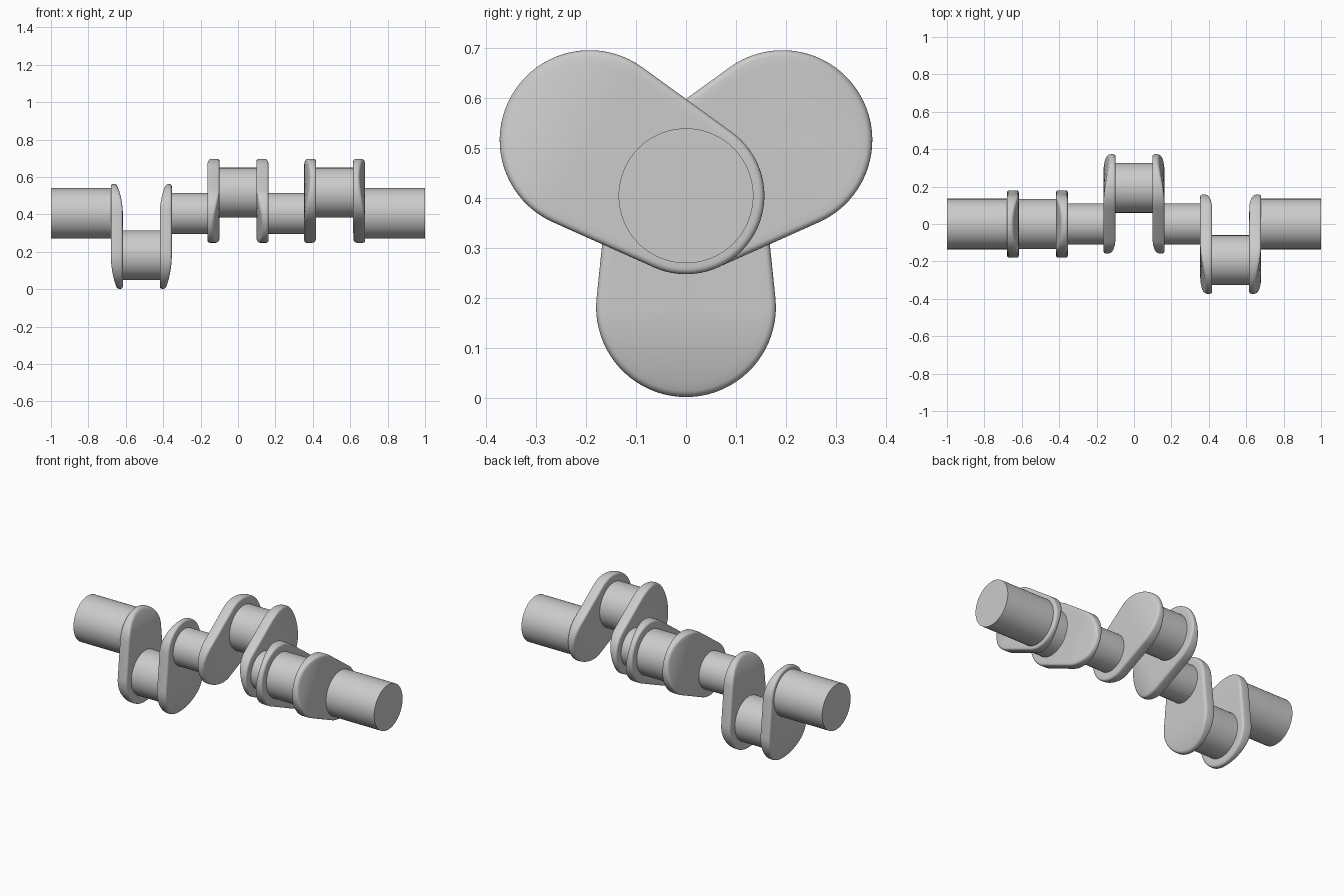
import bpy, bmesh
from math import pi, sin, cos, acos, radians

if "Cube" in bpy.data.objects:
    bpy.data.objects.remove(bpy.data.objects["Cube"])

AXIS_Z = 0.405            # height of the main shaft
THROW = 0.223             # offset of each crank pin
R_MAIN, R_PIN = 0.157, 0.18   # web end radii
GAP, THICK = 0.099, 0.064     # half pin length, web thickness
TAPER, EDGE = 0.033, 0.012    # curved relief depth, edge rounding
THROWS = [(-0.517, 180), (0.0, -60), (0.517, 60)]   # x position, angle from +z


def finish(bm, name):
    bmesh.ops.recalc_face_normals(bm, faces=bm.faces)
    mesh = bpy.data.meshes.new(name)
    bm.to_mesh(mesh)
    bm.free()
    ob = bpy.data.objects.new(name, mesh)
    bpy.context.collection.objects.link(ob)
    bpy.ops.object.select_all(action='DESELECT')
    ob.select_set(True)
    bpy.context.view_layer.objects.active = ob
    bpy.ops.object.shade_smooth_by_angle(angle=radians(30))
    return ob


def journal(name, x0, x1, radius, y=0.0, z=AXIS_Z, n=96):
    bm = bmesh.new()
    rings = [[bm.verts.new((x, y + radius * cos(2 * pi * i / n), z + radius * sin(2 * pi * i / n)))
              for i in range(n)] for x in (x0, x1)]
    for i in range(n):
        j = (i + 1) % n
        bm.faces.new((rings[0][i], rings[0][j], rings[1][j], rings[1][i]))
    for r in rings:
        bm.faces.new(r)
    return finish(bm, name)


def web(name, pin_x, side, angle):
    # Outline: two arcs joined by tangent lines, each point tied to its arc centre
    a = acos((R_MAIN - R_PIN) / THROW)
    n = 40
    outline = [(THROW, R_PIN, -a + 2 * a * i / n) for i in range(n + 1)]
    outline += [(0.0, R_MAIN, a + 2 * (pi - a) * i / n) for i in range(n + 1)]

    # Rings from the inner face centre line, over the rounded rim, to the outer face
    fracs = [0, 0.25, 0.5, 0.7, 0.85]
    steps = [(f, None, 0.0) for f in fracs]
    steps += [(None, EDGE * (1 - sin(k * pi / 8)), EDGE * (1 - cos(k * pi / 8))) for k in range(5)]

    bm = bmesh.new()
    rings = []
    ca, sa = cos(radians(angle)), sin(radians(angle))
    for outer in (False, True):
        for f, inset, drop in (reversed(steps) if outer else steps):
            ring = []
            for c, r, th in outline:
                rho = r * f if inset is None else r - inset
                t, w = c + rho * cos(th), rho * sin(th)
                if outer:      # outer face curves in towards the pin end
                    d = GAP + THICK - drop - TAPER * (max(0, t - THROW) / R_PIN) ** 2
                else:          # inner face curves out towards the shaft end
                    d = GAP + drop + TAPER * (max(0, -t) / R_MAIN) ** 2
                ring.append(bm.verts.new((pin_x + side * d,
                                          -t * sa + w * ca,
                                          AXIS_Z + t * ca + w * sa)))
            rings.append(ring)
    m = len(outline)
    for r0, r1 in zip(rings, rings[1:]):
        for i in range(m):
            j = (i + 1) % m
            bm.faces.new((r0[i], r0[j], r1[j], r1[i]))
    bmesh.ops.remove_doubles(bm, verts=bm.verts, dist=1e-5)
    return finish(bm, name)


# Crank pins with a mirrored pair of webs each
for k, (x, ang) in enumerate(THROWS, 1):
    y = -THROW * sin(radians(ang))
    z = AXIS_Z + THROW * cos(radians(ang))
    journal(f"crank_pin_{k}", x - GAP - 0.01, x + GAP + 0.01, 0.133, y, z)
    web(f"web_{k}_left", x, -1, ang)
    web(f"web_{k}_right", x, 1, ang)

# Main shaft journals
reach = GAP + THICK - 0.01
for s, side in ((-1, "left"), (1, "right")):
    journal(f"end_journal_{side}", s * (0.517 + reach), s * 1.0, 0.135)
    journal(f"main_journal_{side}", s * reach, s * (0.517 - reach), 0.11)
